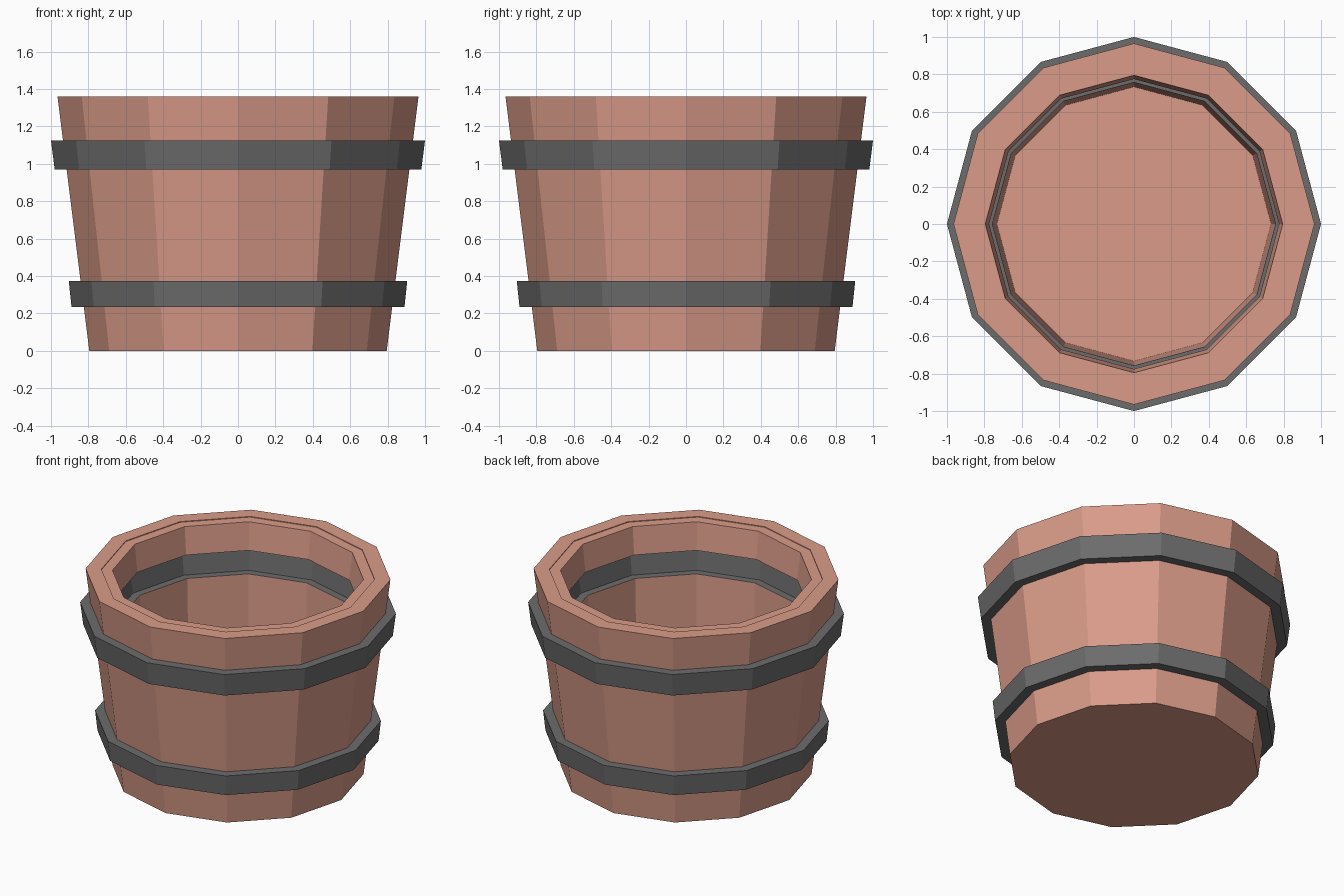
import bpy, bmesh
from math import cos, sin, pi

if "Cube" in bpy.data.objects:
    bpy.data.objects.remove(bpy.data.objects["Cube"])

SIDES = 12

def material(name, rgb):
    m = bpy.data.materials.new(name)
    m.diffuse_color = (*rgb, 1)
    m.use_nodes = True
    m.node_tree.nodes["Principled BSDF"].inputs["Base Color"].default_value = m.diffuse_color
    return m

wood = material("wood", (0.70, 0.33, 0.25))
iron = material("iron", (0.15, 0.15, 0.15))

def lathe(name, profile, mat, closed=False, iron_segments=()):
    """Spin (radius, z) points into a faceted ring; open profiles are capped."""
    bm = bmesh.new()
    rings = [[bm.verts.new((r * cos(2 * pi * i / SIDES), r * sin(2 * pi * i / SIDES), z))
              for i in range(SIDES)] for r, z in profile]
    n = len(rings)
    for k in range(n if closed else n - 1):
        a, b = rings[k], rings[(k + 1) % n]
        for i in range(SIDES):
            j = (i + 1) % SIDES
            f = bm.faces.new((a[i], a[j], b[j], b[i]))
            f.material_index = 1 if k in iron_segments else 0
    if not closed:
        bm.faces.new(rings[0][::-1])
        bm.faces.new(rings[-1])
    bmesh.ops.recalc_face_normals(bm, faces=bm.faces)
    me = bpy.data.meshes.new(name)
    bm.to_mesh(me)
    bm.free()
    me.materials.append(mat)
    me.materials.append(iron)
    ob = bpy.data.objects.new(name, me)
    bpy.context.collection.objects.link(ob)
    return ob

# Tapered tub: outside wall, stepped rim, inside wall with a recessed iron band, floor
lathe("tub", [(0.795, 0), (0.965, 1.36), (0.865, 1.36), (0.865, 1.355), (0.795, 1.355),
              (0.775, 1.165), (0.83, 1.165), (0.81, 1.01), (0.757, 1.01),
              (0.733, 0.16)], wood, iron_segments=(5, 6, 7))

# Two iron hoops following the taper
for name, z0, z1, r0, r1 in (("lower_hoop", 0.235, 0.375, 0.89, 0.905),
                             ("upper_hoop", 0.97, 1.125, 0.98, 1.0)):
    wall = lambda z: 0.795 + 0.125 * z - 0.01
    lathe(name, [(wall(z0), z0), (r0, z0), (r1, z1), (wall(z1), z1)], iron, closed=True)
